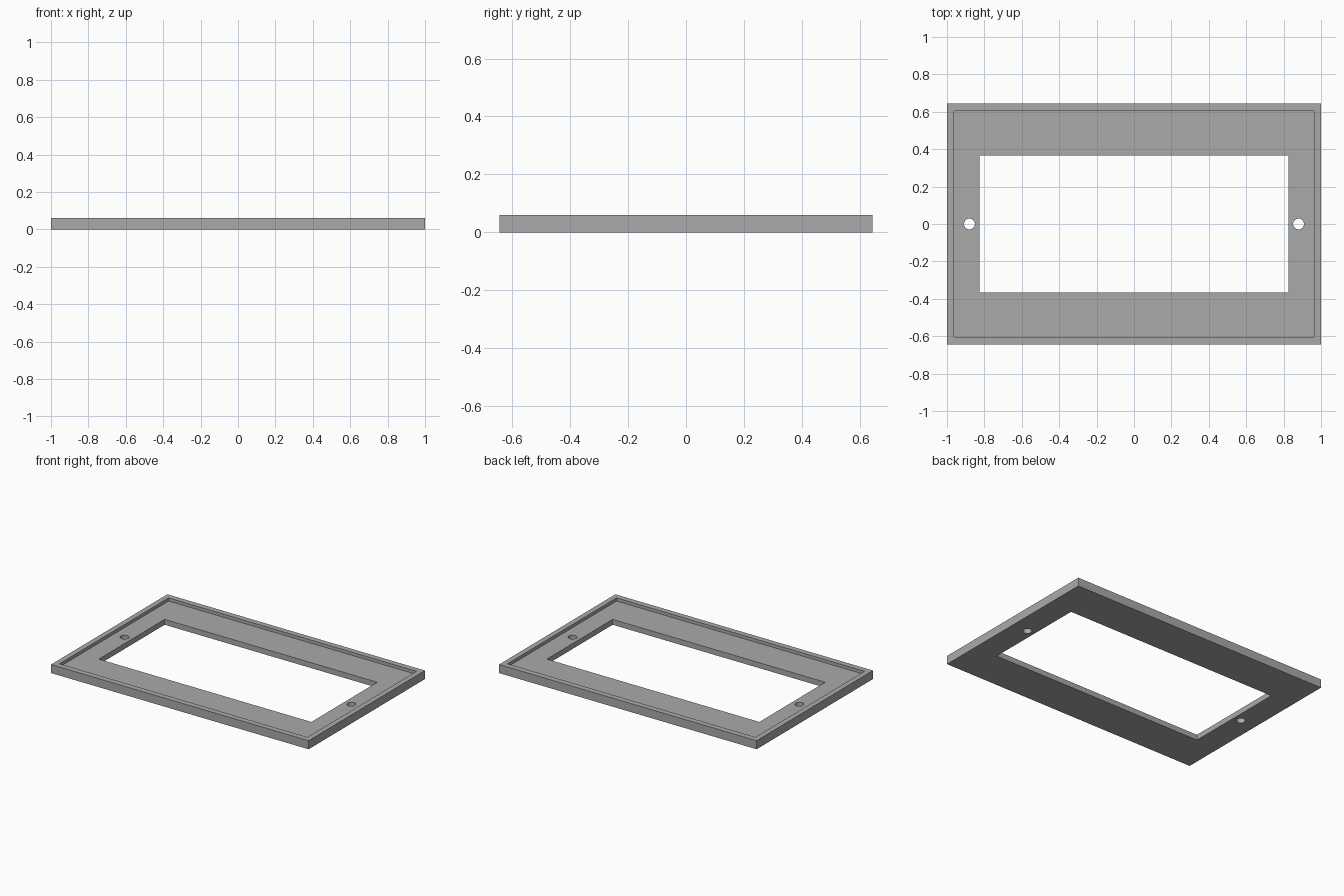
import bpy

WIDTH, DEPTH, HEIGHT = 2.0, 1.29, 0.06
FLOOR = 0.038

if "Cube" in bpy.data.objects:
    bpy.data.objects.remove(bpy.data.objects["Cube"], do_unlink=True)

# Plain grey plastic
grey = bpy.data.materials.new("plain_grey")
grey.use_nodes = True
colour = (0.4, 0.4, 0.4, 1)
grey.diffuse_color = colour
grey.node_tree.nodes["Principled BSDF"].inputs["Base Color"].default_value = colour


def box(name, width, depth, bottom, top):
    bpy.ops.mesh.primitive_cube_add(size=1, location=(0, 0, (bottom + top) / 2))
    ob = bpy.context.object
    ob.name = name
    ob.scale = (width, depth, top - bottom)
    bpy.ops.object.transform_apply(location=True, rotation=False, scale=True)
    ob.data.materials.append(grey)
    return ob


def cut(target, cutter):
    cutter.hide_render = True
    mod = target.modifiers.new(cutter.name, "BOOLEAN")
    mod.operation = "DIFFERENCE"
    mod.solver = "EXACT"
    mod.object = cutter
    bpy.context.view_layer.objects.active = target
    bpy.ops.object.modifier_apply(modifier=mod.name)
    bpy.data.objects.remove(cutter, do_unlink=True)


# Rectangular bezel with a shallow tray and a central window
bezel = box("bezel_frame", WIDTH, DEPTH, 0, HEIGHT)
cut(bezel, box("tray_cutter", 1.925, 1.21, FLOOR, HEIGHT + 0.1))
cut(bezel, box("window_cutter", 1.65, 0.73, -0.1, HEIGHT + 0.1))

# Screw hole through each short side
for side in (-1, 1):
    bpy.ops.mesh.primitive_cylinder_add(vertices=32, radius=0.029, depth=0.4,
                                        location=(side * 0.88, 0, 0))
    hole = bpy.context.object
    hole.name = "screw_hole_cutter"
    hole.data.materials.append(grey)
    cut(bezel, hole)

# Smooth hole walls, crisp frame edges
bpy.ops.object.select_all(action="DESELECT")
bezel.select_set(True)
bpy.context.view_layer.objects.active = bezel
bpy.ops.object.shade_smooth_by_angle()
